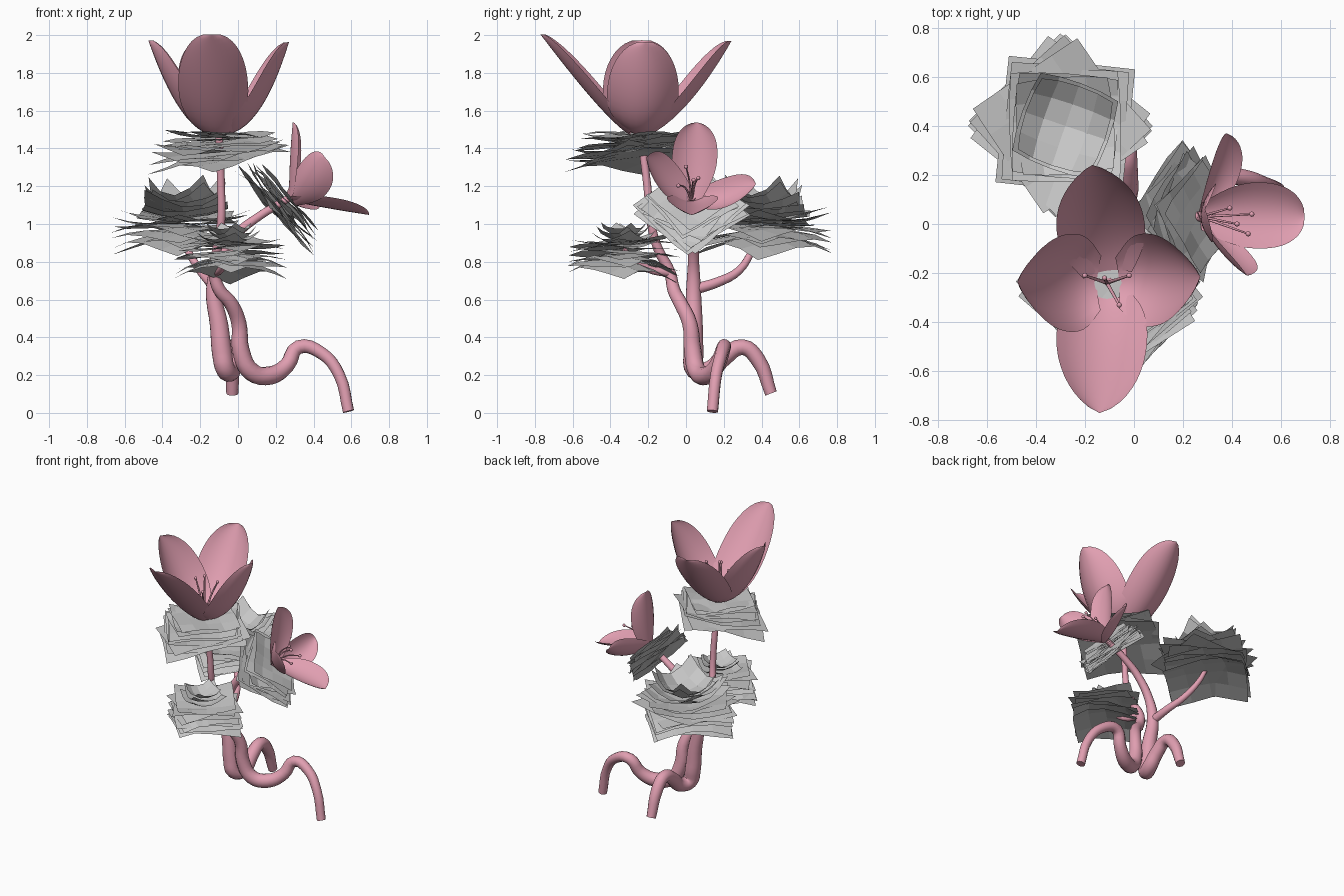
import bpy, bmesh, math, random
from mathutils import Vector as V, Matrix

if "Cube" in bpy.data.objects:
    bpy.data.objects.remove(bpy.data.objects["Cube"])
random.seed(4)

def material(name, col):
    m = bpy.data.materials.new(name)
    m.diffuse_color = (*col, 1)
    m.use_nodes = True
    m.node_tree.nodes["Principled BSDF"].inputs["Base Color"].default_value = m.diffuse_color
    return m
PINK = material("pink", (0.75, 0.345, 0.44))
GREY = material("leaf grey", (0.58, 0.58, 0.58))

def finish(name, bm, mat, smooth):
    me = bpy.data.meshes.new(name)
    for f in bm.faces:
        f.smooth = smooth
    bm.to_mesh(me)
    bm.free()
    me.materials.append(mat)
    ob = bpy.data.objects.new(name, me)
    bpy.context.collection.objects.link(ob)
    return ob

def add_grid(bm, n, m, fn):
    # sheet of quads; fn(u, v) with both in 0..1
    g = [[bm.verts.new(fn(i / n, j / m)) for j in range(m + 1)] for i in range(n + 1)]
    for i in range(n):
        for j in range(m):
            bm.faces.new((g[i][j], g[i + 1][j], g[i + 1][j + 1], g[i][j + 1]))

def tube(name, pts):
    # smooth tapered tube through (x, y, z, radius) points
    cu = bpy.data.curves.new(name, 'CURVE')
    cu.dimensions = '3D'
    cu.bevel_depth = 1
    cu.bevel_resolution = 4
    cu.resolution_u = 4
    cu.use_fill_caps = True
    sp = cu.splines.new('BEZIER')
    sp.bezier_points.add(len(pts) - 1)
    for b, p in zip(sp.bezier_points, pts):
        b.co, b.radius = p[:3], p[3]
        b.handle_left_type = b.handle_right_type = 'AUTO'
    ob = bpy.data.objects.new(name, cu)
    bpy.context.collection.objects.link(ob)
    cu.materials.append(PINK)
    bpy.context.view_layer.objects.active = ob
    bpy.ops.object.select_all(action='DESELECT')
    ob.select_set(True)
    bpy.ops.object.convert(target='MESH')
    bpy.ops.object.shade_smooth_by_angle(angle=math.radians(65))

def petal(name, base, ctrl, tip, axis, width, cup, foot=0.5):
    base, ctrl, tip, axis = V(base), V(ctrl), V(tip), V(axis).normalized()
    side = axis.cross(tip - base).normalized()
    def fn(t, v):
        v = v * 2 - 1
        t = 1 - (1 - t) ** 1.6
        c = base * (1 - t) ** 2 + ctrl * 2 * t * (1 - t) + tip * t * t
        tan = ((ctrl - base) * (1 - t) + (tip - ctrl) * t).normalized()
        inward = tan.cross(side)
        if inward.dot(axis) < 0:
            inward.negate()
        if t > 0.55:  # blunt rounded tip
            w = max(0, 1 - ((t - 0.55) / 0.45) ** 2.5) ** 0.5
        else:
            w = foot + (1 - foot) * math.sin(math.pi / 2 * t / 0.55)
        return c + side * v * w * width + inward * v * v * w * cup
    bm = bmesh.new()
    add_grid(bm, 16, 10, fn)
    bmesh.ops.remove_doubles(bm, verts=bm.verts, dist=1e-4)
    finish(name, bm, PINK, True)

def stamens(name, base, tips, r):
    base = V(base)
    for k, t in enumerate(tips):
        t = V(t)
        mid = base.lerp(t, 0.5) + V((0, 0, 0.03))
        tube(f"{name}_{k}", [(*base, r), (*mid, r * 0.8), (*t, r * 0.6)])
        bm = bmesh.new()
        bmesh.ops.create_uvsphere(bm, u_segments=8, v_segments=6, radius=0.011,
                                  matrix=Matrix.Translation(t))
        finish(f"{name}_tip_{k}", bm, PINK, True)

def leaf_stack(name, centre, normal, n, height, sizes, curls, tilt=(0, 0), turn=45, spread=12,
               rip=0.06):
    # pile of crumpled square leaves, from first (low) to last (high)
    q = V((0, 0, 1)).rotation_difference(V(normal))
    bm = bmesh.new()
    for i in range(n):
        t = i / (n - 1)
        s = sizes[0] + (sizes[1] - sizes[0]) * t
        curl = curls[0] + (curls[1] - curls[0]) * t + random.uniform(-.06, .06)
        rot = math.radians(turn + random.uniform(-spread, spread) * (0.5 + t))
        tx = tilt[0] * (1 - t) + random.uniform(-.06, .06)
        ty = tilt[1] * (1 - t) + random.uniform(-.06, .06)
        ph, pk = random.uniform(0, 6), random.uniform(0, 6)
        def fn(u, v):
            u, v = u * 2 - 1, v * 2 - 1
            k = 1 - 0.25 * abs(curl) * (u * u + v * v) / 2
            x = s * k * (u * math.cos(rot) - v * math.sin(rot))
            y = s * k * (u * math.sin(rot) + v * math.cos(rot))
            z = s * (curl * (u * u + v * v) / 2
                     + rip * (math.sin(2.6 * u + ph) * abs(v) + math.sin(2.6 * v + pk) * abs(u)))
            z += height * (t - 0.5) + tx * x + ty * y
            return V(centre) + q @ V((x, y, z))
        add_grid(bm, 4, 4, fn)
    finish(name, bm, GREY, False)

# stems running on into the roots
tube("tall_stem_and_root", [
    (.585, .14, .005, .03), (.535, .16, .2, .031), (.44, .19, .315, .034), (.32, .2, .345, .038),
    (.26, .165, .25, .042), (.17, .11, .195, .049), (.07, .06, .215, .049), (.015, .035, .33, .046),
    (.005, .02, .47, .04), (-.04, -.03, .58, .037), (-.1, -.065, .65, .034), (-.125, -.085, .74, .03),
    (-.11, -.15, .87, .025), (-.09, -.185, 1, .022), (-.09, -.205, 1.2, .021), (-.1, -.24, 1.47, .02)])
tube("side_stem_and_root", [
    (-.03, .45, .1, .032), (-.03, .38, .28, .04), (-.03, .3, .345, .042), (-.03, .2, .29, .046),
    (-.035, .12, .22, .05), (-.065, .05, .225, .052), (-.085, .04, .32, .055), (-.1, .04, .46, .05),
    (-.13, .04, .65, .04), (-.1, .04, .8, .03), (0, .04, .95, .026), (.1, .04, 1.03, .023),
    (.28, .03, 1.14, .02)])
tube("back_branch", [(-.13, .04, .65, .03), (-.15, .17, .69, .026), (-.2, .28, .75, .022),
                     (-.27, .36, .87, .018), (-.29, .42, .96, .014)])
tube("front_branch", [(-.12, -.09, .74, .025), (-.09, -.2, .76, .02), (-.04, -.33, .86, .014)])

# tall flower: base, bowed-out middle, tip
up = (0, 0, 1)
for n, b, c, t, w, cup in [
        ("front", (-.11, -.3, 1.47), (-.14, -.43, 1.55), (-.14, -.77, 2.0), .185, .07),
        ("back", (-.11, -.19, 1.47), (-.14, .01, 1.57), (-.17, .24, 1.965), .18, .08),
        ("left", (-.15, -.24, 1.47), (-.32, -.24, 1.52), (-.475, -.235, 1.97), .2, .1),
        ("right", (-.06, -.24, 1.47), (.13, -.22, 1.5), (.27, -.215, 1.96), .19, .1)]:
    petal("tall_flower_petal_" + n, b, c, t, up, w, cup, .55)
stamens("tall_stamen", (-.11, -.24, 1.46),
        [(-.2, -.21, 1.72), (-.02, -.21, 1.74), (-.06, -.33, 1.7), (-.12, -.22, 1.76)], .008)

# side flower, tilted to the right
axis = (.78, 0, .62)
for n, c, t, w, cup in [
        ("up", (.27, .05, 1.33), (.29, .06, 1.535), .12, .05),
        ("front", (.36, -.14, 1.2), (.46, -.21, 1.35), .11, .05),
        ("back", (.33, .2, 1.09), (.375, .37, 1.21), .1, .05),
        ("down", (.46, .04, 1.08), (.695, .03, 1.045), .135, .06)]:
    b = V((.27, .03, 1.12))
    petal("side_flower_petal_" + n, b, c, t, axis, w, cup, .4)
stamens("side_stamen", (.27, .03, 1.12),
        [(.48, .04, 1.23), (.465, -.04, 1.2), (.39, .065, 1.24), (.42, .0, 1.3)], .006)

# leaf stacks
leaf_stack("tall_flower_leaves", (-.1, -.265, 1.41), (0, 0, 1), 9, .12,
           (.275, .2), (-.03, .1), (.14, .15))
leaf_stack("side_flower_leaves", (.225, .03, 1.095), (.74, 0, .66), 9, .1,
           (.225, .17), (.02, .1))
leaf_stack("back_lower_leaves", (-.3, .4, .98), (0, 0, 1), 7, .1, (.285, .26), (-.32, .05), spread=9)
leaf_stack("back_upper_leaves", (-.28, .4, 1.04), (0, 0, 1), 7, .08, (.26, .19), (0, .75), turn=-8)
leaf_stack("front_lower_leaves", (-.04, -.33, .85), (0, 0, 1), 8, .1, (.235, .2), (-.4, .1), (.05, 0))
leaf_stack("front_upper_leaves", (-.05, -.33, .9), (0, 0, 1), 4, .05, (.15, .11), (.3, .8), turn=50)

# stand the whole model on the ground
bpy.context.view_layer.update()
low = min((o.matrix_world @ v.co).z for o in bpy.data.objects if o.type == 'MESH' for v in o.data.vertices)
for o in bpy.data.objects:
    o.location.z -= low
